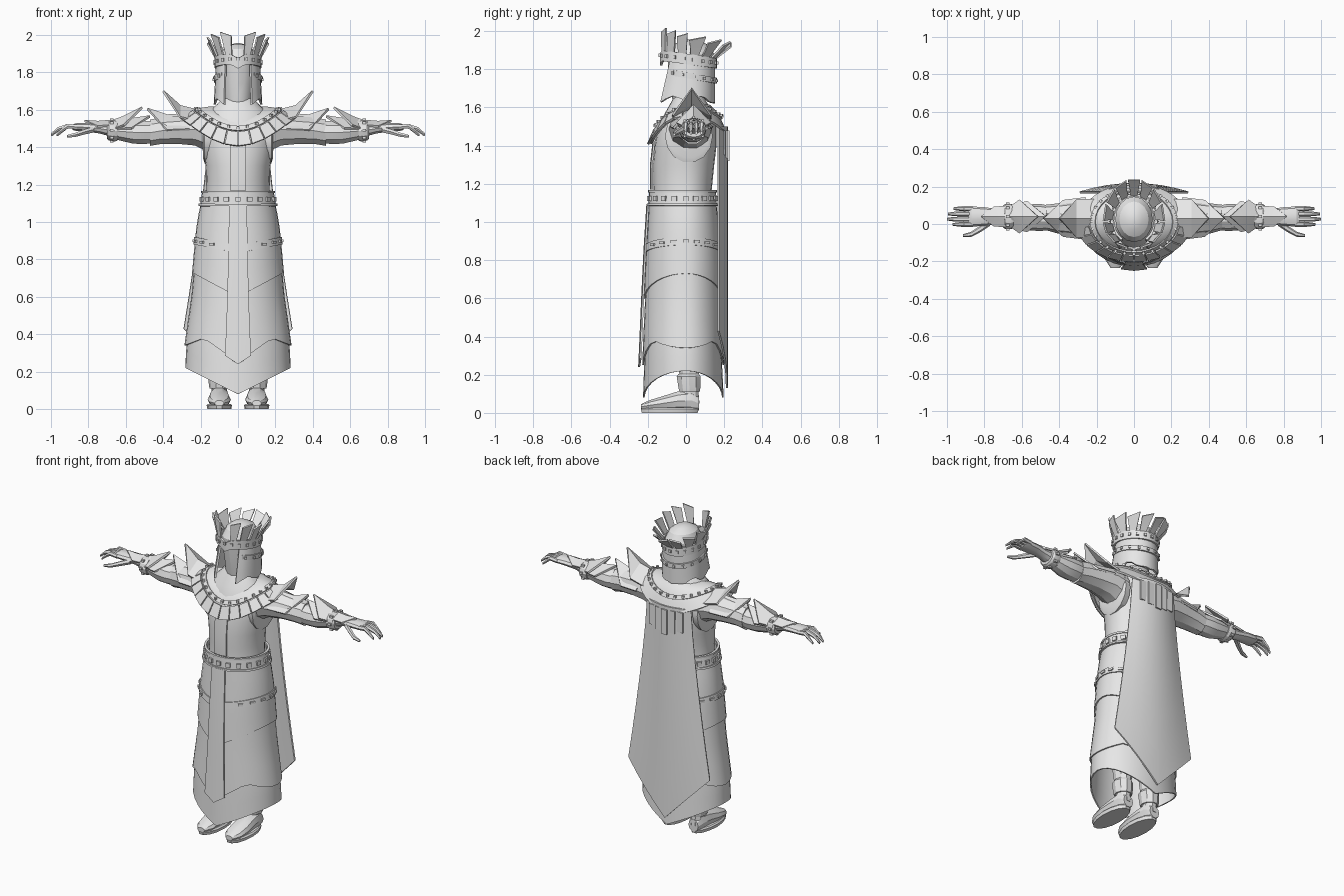
import bpy, bmesh
from math import sin, cos, pi, asin, radians, tau
from mathutils import Vector, Matrix

cube = bpy.data.objects.get("Cube")
if cube:
    bpy.data.objects.remove(cube, do_unlink=True)

mat = bpy.data.materials.new("plain_grey")
mat.use_nodes = True
mat.diffuse_color = (0.8, 0.8, 0.8, 1)
mat.node_tree.nodes["Principled BSDF"].inputs["Base Color"].default_value = (0.8, 0.8, 0.8, 1)


def finish(name, bm, thick=0, angle=25):
    """Turn a bmesh into a shaded object, optionally with thickness."""
    bmesh.ops.remove_doubles(bm, verts=bm.verts, dist=0.0002)
    bmesh.ops.recalc_face_normals(bm, faces=bm.faces)
    me = bpy.data.meshes.new(name)
    bm.to_mesh(me)
    bm.free()
    me.materials.append(mat)
    ob = bpy.data.objects.new(name, me)
    bpy.context.collection.objects.link(ob)
    bpy.ops.object.select_all(action='DESELECT')
    ob.select_set(True)
    bpy.context.view_layer.objects.active = ob
    if thick:
        mod = ob.modifiers.new("Thickness", 'SOLIDIFY')
        mod.thickness, mod.offset = thick, 0
        bpy.ops.object.modifier_apply(modifier=mod.name)
    bpy.ops.object.shade_smooth_by_angle(angle=radians(angle))
    return ob


def grid(name, f, us, vs, closed=False, thick=0, caps=False):
    """Surface through f(u, v)."""
    bm = bmesh.new()
    rows = [[bm.verts.new(f(u, v)) for u in us] for v in vs]
    n = len(us)
    for r0, r1 in zip(rows, rows[1:]):
        for i in range(n if closed else n - 1):
            j = (i + 1) % n
            bm.faces.new((r0[i], r0[j], r1[j], r1[i]))
    if caps:
        bm.faces.new(rows[0])
        bm.faces.new(rows[-1])
    return finish(name, bm, thick)


def around(n):
    return [tau * i / n for i in range(n)]


def span(a, b, n):
    return [a + (b - a) * i / n for i in range(n + 1)]


def loft(name, axis, rings, n=10):
    """Closed tube; rings hold position on axis, two centres, two radii."""
    o1, o2 = [k for k in range(3) if k != axis]

    def f(a, r):
        p = Vector((0, 0, 0))
        p[axis], p[o1], p[o2] = r[0], r[1] + r[3] * cos(a), r[2] + r[4] * sin(a)
        return p
    return grid(name, f, around(n), rings, True, caps=True)


def leaf(name, base, mid, tip, widths, droop, s=1):
    """Ridged pointed plate, its sides spread along y."""
    rows = list(zip((base, mid, tip), widths, (droop, droop, 0)))

    def f(u, r):
        (x, y, z), w, d = r
        return s * x, y + u * w, z - abs(u) * d
    return grid(name, f, (-1, 0, 1), rows, thick=0.012)


def studs(name, places, size):
    """Small raised blocks at (point, angle) places."""
    bm = bmesh.new()
    for p, a in places:
        m = Matrix.Translation(p) @ Matrix.Rotation(a, 4, 'Z') @ Matrix.Diagonal((*size, 1))
        bmesh.ops.create_cube(bm, size=1, matrix=m)
    finish(name, bm)


# Body outline: height, half width, front depth, back depth
OUTLINE = [(0.05, .285, .222, .195), (0.35, .272, .212, .18), (0.6, .235, .2, .17),
           (0.85, .213, .188, .16), (1.0, .198, .178, .148), (1.14, .168, .17, .132),
           (1.3, .173, .172, .148), (1.4, .192, .165, .16), (1.5, .195, .145, .16),
           (1.58, .165, .105, .135), (1.66, .08, .06, .09)]


def size_at(z):
    z = min(max(z, OUTLINE[0][0]), OUTLINE[-1][0])
    for p, q in zip(OUTLINE, OUTLINE[1:]):
        if z <= q[0]:
            t = (z - p[0]) / (q[0] - p[0])
            return [p[i] + (q[i] - p[i]) * t for i in (1, 2, 3)]


def body(a, z, off=0):
    rx, yf, yb = size_at(z)
    c = cos(a)
    return Vector(((rx + off) * sin(a), -c * ((yf if c > 0 else yb) + off), z))


# Torso and layered robe skirts
grid("torso", body, around(24), [1.05, 1.14, 1.22, 1.3, 1.4, 1.5, 1.58, 1.66], True, caps=True)


def skirt(name, top, off, hem):
    grid(name, lambda a, t: body(a, top + (hem(a) - top) * t, off),
         around(32), span(0, 1, 5), True, thick=0.008)


skirt("under_skirt", 0.62, 0.0, lambda a: 0.08 + 0.14 * abs(sin(a)))
skirt("long_skirt", 1.0, 0.01, lambda a: 0.25 + 0.13 * min(1, abs(sin(a)) / 0.65)
      - 0.04 * max(0, abs(sin(a)) - 0.65) / 0.35)
skirt("hip_skirt", 1.12, 0.018, lambda a: 0.60 + 0.13 * abs(sin(a)))


# Belt and hip sash with studs
def band(name, z0, h, off, thick, rise=0.0):
    return grid(name, lambda a, v: body(a, z0 + rise * abs(sin(a)) + v * h, off),
                around(32), (0, 1), True, thick=thick)


band("belt", 1.09, 0.065, 0.017, 0.014)
band("belt_upper_rim", 1.155, 0.012, 0.022, 0.014)
band("belt_lower_rim", 1.085, 0.012, 0.026, 0.014)
studs("belt_studs", [(body(a, 1.122, 0.028), a) for a in around(20)], (0.028, 0.012, 0.026))
band("sash", 0.835, 0.04, 0.022, 0.012, 0.045)
studs("sash_studs", [(body(a, 0.855 + 0.045 * abs(sin(a)), 0.03), a)
                     for a in around(20) if abs(sin(a)) > 0.4], (0.03, 0.01, 0.014))


# Front panels hanging down the chest and skirt
def panel(name, rows, off):
    def f(u, row):
        z, w, point = row
        z += point * abs(u)
        return body(asin(u * w / size_at(z)[0]), z, off)
    grid(name, f, (-1, 0, 1), rows, thick=0.01)


panel("front_panel", [(1.09, .04, 0), (0.85, .045, 0), (0.6, .05, 0), (0.24, .062, .045)], 0.03)
panel("chest_panel", [(1.45, .04, 0), (1.3, .04, 0), (1.17, .04, 0)], 0.012)

# Cape
grid("cape", lambda u, t: (u * (.155 + .135 * t ** 1.3), .214 - .045 * u * u,
                           1.5 + (0.13 + 0.30 * abs(u) - 1.5) * t),
     span(-1, 1, 8), span(0, 1, 6), thick=0.01)
for i in range(-2, 3):
    grid("cape_tab", lambda u, v: (i * .05 + u * .02, .223 - .02 * abs(i) / 2, v),
         (-1, 1), (1.48, 1.32 + .015 * abs(i)), thick=0.01)


# Mantle round the shoulders, its outer edge dipping front and back
def mantle(a, t, lift=0):
    c, s = cos(a), sin(a)
    inner = Vector((.1 * s, .015 - .105 * c, 1.61 - .05 * max(c, 0)))
    outer = Vector((.29 * s, .01 - (.195 if c > 0 else .2) * c,
                    1.55 - (.14 if c > 0 else .09) * abs(c) ** 2.5))
    p = inner.lerp(outer, t) + Vector((0, 0, .025 * sin(pi * t)))
    return p + Vector((s, -c, .6)) * lift


grid("mantle", mantle, around(32), span(0, 1, 4), True, thick=0.012)
grid("mantle_trim", lambda a, t: mantle(a, t, .008), around(32), (.52, .66), True, thick=0.01)
studs("mantle_studs", [(mantle(a, .59, .016), a) for a in around(28)], (0.014, 0.014, 0.014))
for i in range(-6, 6):
    grid("collar_plate", lambda a, t: mantle(a, t, .01),
         span(i * .24 + .01, i * .24 + .23, 1), (.7, 1.04), thick=0.012)

# Head, hood and wrap
loft("head", 2, [(1.56, 0, .02, .07, .07), (1.66, 0, .01, .075, .085), (1.74, 0, .02, .088, .1),
                 (1.82, 0, .025, .1, .12), (1.88, 0, .025, .1, .122), (1.925, 0, .025, .078, .095),
                 (1.948, 0, .025, .045, .055), (1.956, 0, .025, .012, .015)], 16)


def hood(a, t):
    jag = .045 * min(1, abs(sin(a))) * (0.6 + 0.4 * cos(6 * a))
    z = 1.84 - (.22 - jag) * t
    c = cos(a)
    return (.112 + .012 * t) * sin(a), .02 - c * (.125 + (.06 if c > 0 else .0) * t), z


grid("hood", hood, span(.62, tau - .62, 22), span(0, 1, 4), thick=0.012)
grid("hood_strap", lambda a, v: (.124 * sin(a), .02 - .138 * cos(a), 1.765 + .025 * cos(a) + v),
     span(.75, tau - .75, 20), (-.015, .015), thick=0.01)
studs("hood_strap_studs", [(Vector((.13 * sin(a), .02 - .144 * cos(a), 1.765 + .025 * cos(a))), a)
                           for a in span(.9, tau - .9, 11)], (0.014, 0.012, 0.014))


# Crown band and flaring plates
def crown(a, v, flare=0):
    c, s = cos(a), sin(a)
    y = (.145 + .0 * flare) if c > 0 else .14 + .085 * flare
    return Vector(((.118 + .045 * flare) * s, .015 - c * y, 1.825 + .02 * c + v))


grid("crown_band", lambda a, v: crown(a, v - .025 * max(0, 1 - abs(sin(a)) * 3)
                                      * (cos(a) > 0)), around(32), (0, .055), True, thick=0.014)
studs("crown_studs", [(crown(a, .028) + Vector((sin(a), -cos(a), 0)) * .008, a)
                      for a in around(18)], (0.016, 0.012, 0.018))
for i in range(13):
    mid = .42 + (tau - .84) * i / 12

    def plate(u, t):
        top = .105 + .02 * cos(mid) + .012 * u * (1 if i < 7 else -1)
        return crown(mid + u * (.15 + .05 * t), .05 + (top - .02) * t + .01 * t, t)
    grid("crown_plate", plate, (-1, 1), (0, .5, 1), thick=0.01)

# Limbs, mirrored to both sides
for side, s in (("left", 1), ("right", -1)):
    def limb(part, rings, n=10):
        loft(side + "_" + part, 0, [(s * r[0], *r[1:]) for r in rings], n)

    limb("armhole", [(.14, .015, 1.45, .12, .13), (.178, .015, 1.45, .125, .14),
                     (.186, .015, 1.455, .11, .12)], 14)
    limb("upper_sleeve", [(.15, .02, 1.48, .115, .115), (.23, .025, 1.495, .11, .09),
                          (.32, .03, 1.492, .092, .078), (.41, .03, 1.488, .08, .074),
                          (.47, .035, 1.478, .068, .074)])
    limb("forearm", [(.42, .03, 1.482, .062, .06), (.5, .035, 1.478, .072, .064),
                     (.56, .035, 1.48, .07, .064), (.63, .04, 1.485, .058, .052),
                     (.68, .04, 1.49, .048, .04)])
    limb("cuff", [(.645, .04, 1.488, .063, .053), (.66, .04, 1.488, .068, .058),
                  (.69, .04, 1.49, .066, .054), (.7, .04, 1.49, .058, .046)], 12)
    studs(side + "_cuff_studs", [((s * .675, .04 + .067 * cos(a), 1.49 + .057 * sin(a)), 0)
                                 for a in around(8)], (0.02, 0.014, 0.014))
    limb("glove", [(.69, .04, 1.492, .046, .034), (.74, .04, 1.5, .042, .028),
                   (.8, .04, 1.506, .05, .025), (.87, .04, 1.508, .054, .021),
                   (.885, .04, 1.506, .048, .014)])
    for k, reach in enumerate((.97, 1.0, .995, .965)):
        y = -.002 + .028 * k
        limb("finger", [(.86, y, 1.508, .013, .014), (.91, y, 1.513, .014, .014),
                        (reach - .035, y, 1.496, .012, .013), (reach, y, 1.466, .007, .009)], 6)
    limb("thumb", [(.77, .01, 1.495, .02, .018), (.82, -.025, 1.482, .018, .016),
                   (.87, -.055, 1.466, .014, .013), (.915, -.062, 1.458, .007, .008)], 6)

    # Armour spikes on shoulder, elbow and wrist
    leaf(side + "_shoulder_spike", (.17, .03, 1.585), (.31, .03, 1.62), (.4, .03, 1.7),
         (.1, .1, 0), .06, s)
    leaf(side + "_upper_arm_spike", (.26, .03, 1.575), (.38, .03, 1.57), (.485, .03, 1.605),
         (.11, .095, 0), .08, s)
    leaf(side + "_elbow_spike", (.67, .04, 1.54), (.61, .04, 1.562), (.512, .04, 1.612),
         (.045, .088, 0), .045, s)
    leaf(side + "_forearm_plate", (.655, .04, 1.548), (.57, .04, 1.55), (.47, .04, 1.565),
         (.06, .08, 0), .05, s)
    leaf(side + "_hand_plate", (.69, .04, 1.54), (.75, .04, 1.535), (.82, .04, 1.54),
         (.055, .05, 0), .025, s)

    # Boots with cuff and sole
    x = s * .1
    loft(side + "_leg", 2, [(.05, x, .025, .042, .048), (.13, x, .02, .042, .046),
                            (.25, x, .015, .054, .06), (.6, x, .0, .075, .08)])
    loft(side + "_boot_cuff", 2, [(.11, x, .018, .052, .056), (.13, x, .018, .056, .06),
                                  (.19, x, .014, .06, .066), (.205, x, .014, .05, .056)])
    loft(side + "_foot", 1, [(.068, x, .05, .035, .04), (.03, x, .065, .05, .06),
                             (-.04, x, .062, .054, .054), (-.12, x, .05, .062, .04),
                             (-.19, x, .04, .055, .028), (-.235, x, .032, .025, .015)])
    loft(side + "_sole", 2, [(0, x, -.085, .064, .15), (.02, x, -.085, .068, .155),
                             (.028, x, -.085, .06, .15)], 14)
